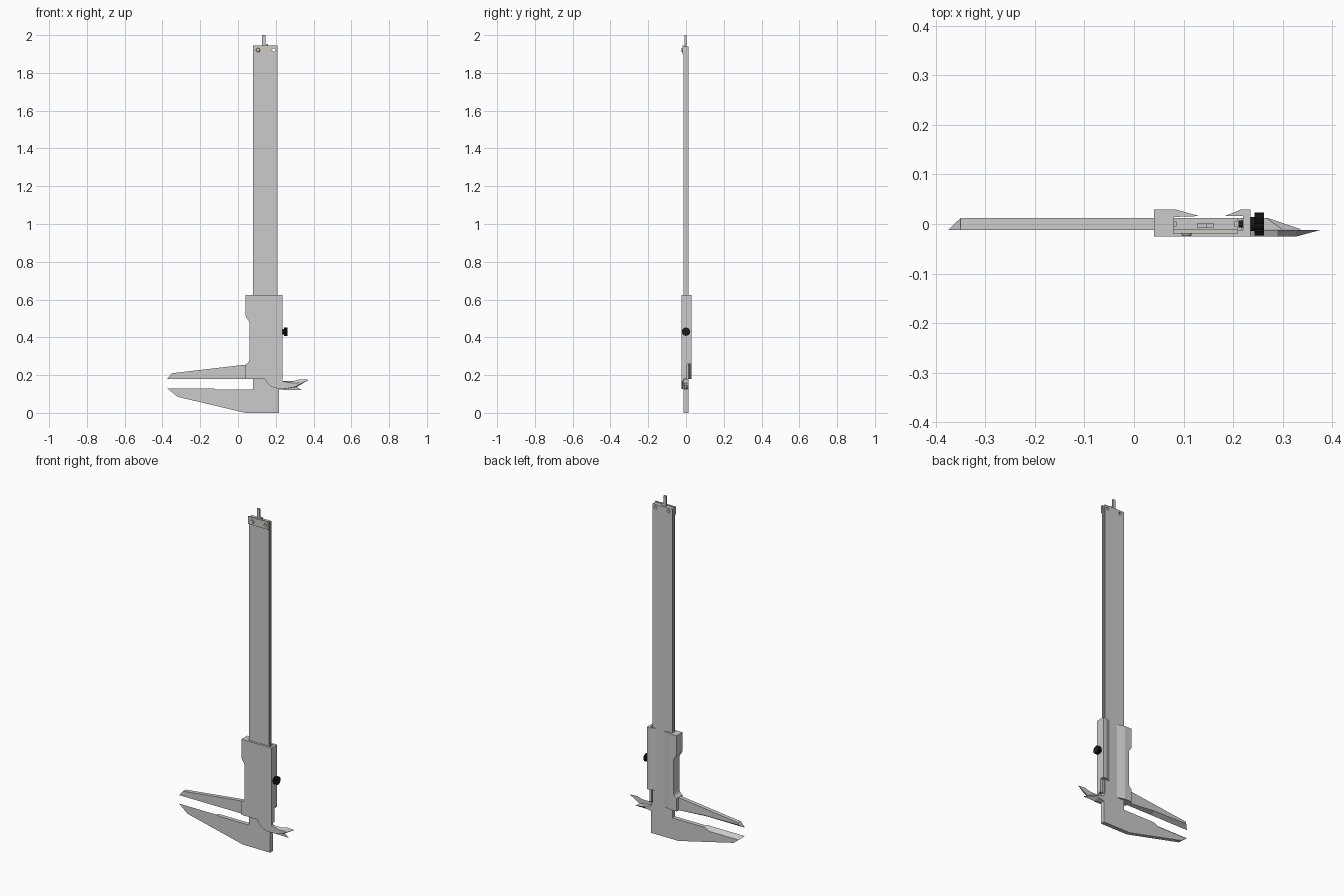
import bpy, bmesh, math


def make_mat(name, c):
    m = bpy.data.materials.new(name)
    m.diffuse_color = (*c, 1)
    return m


black = make_mat("black", (0.01, 0.012, 0.01))
tan = make_mat("plate_grey", (0.62, 0.60, 0.55))


def loft(name, a, b, mat=None):
    """Closed solid between two matching loops of 3D points."""
    bm = bmesh.new()
    va = [bm.verts.new(p) for p in a]
    vb = [bm.verts.new(p) for p in b]
    bm.faces.new(va)
    bm.faces.new(vb[::-1])
    n = len(va)
    for i in range(n):
        bm.faces.new((va[i], vb[i], vb[(i + 1) % n], va[(i + 1) % n]))
    bmesh.ops.recalc_face_normals(bm, faces=bm.faces)
    me = bpy.data.meshes.new(name)
    bm.to_mesh(me)
    bm.free()
    ob = bpy.data.objects.new(name, me)
    bpy.context.collection.objects.link(ob)
    if mat:
        me.materials.append(mat)
    return ob


def plate(name, front, y0, y1, back=None, mat=None):
    """Outline in x,z made thick along y; back may differ for ground edges."""
    return loft(name, [(x, y0, z) for x, z in front],
                [(x, y1, z) for x, z in (back or front)], mat)


def rail(name, sec, z0, z1, mat=None):
    """Cross-section in x,y drawn along z."""
    return loft(name, [(x, y, z0) for x, y in sec], [(x, y, z1) for x, y in sec], mat)


def box(x0, x1, z0, z1):
    return [(x0, z0), (x1, z0), (x1, z1), (x0, z1)]


def disc(x, z, r, n=20):
    return [(x + r * math.cos(2 * math.pi * i / n),
             z + r * math.sin(2 * math.pi * i / n)) for i in range(n)]


def arc(cx, cz, r, a0, a1, n=8):
    return [(cx + r * math.cos(math.radians(a0 + (a1 - a0) * i / n)),
             cz + r * math.sin(math.radians(a0 + (a1 - a0) * i / n))) for i in range(n + 1)]


# Beam with a shallow groove in each narrow side
beam = rail("beam", [(0.08, -0.012), (0.209, -0.012), (0.209, -0.005), (0.203, -0.004),
                     (0.203, 0.004), (0.209, 0.005), (0.209, 0.012), (0.08, 0.012),
                     (0.08, 0.005), (0.086, 0.004), (0.086, -0.004), (0.08, -0.005)],
            0.1, 1.94)

# Fixed jaw, ground to a thin edge at its tip
front = [(-0.375, 0.13), (-0.32, 0.085), (0.04, 0), (0.218, 0), (0.218, 0.178),
         (0.08, 0.178), (0.08, 0.125), (-0.12, 0.125), (-0.13, 0.13)]
back = front[:]
back[0], back[1], back[-1], back[-2] = (-0.35, 0.11), (-0.32, 0.085), (-0.16, 0.11), (-0.13, 0.125)
plate("fixed_jaw", front, -0.0121, 0.0121, back)

# Fixed inside jaw, tapering towards the tip
tip = [(0.21, 0.16), (0.21, 0.125), (0.265, 0.12), (0.34, 0.12), (0.30, 0.143), (0.25, 0.15)]
tip_back = [(0.21, 0.16), (0.21, 0.125), (0.25, 0.135), (0.27, 0.14), (0.267, 0.145), (0.25, 0.15)]
plate("fixed_inside_jaw", tip, -0.0115, 0.012, tip_back)

# Slider front plate
plate("slider_front", [(0.07, 0.18), (0.235, 0.18), (0.235, 0.625), (0.07, 0.625)], -0.025, -0.0126)

# Slider left wall with thumb recess and fillet
wall = [(0.08, 0.18), (0.08, 0.625), (0.04, 0.625), (0.04, 0.515), (0.046, 0.502),
        (0.056, 0.49), (0.06, 0.478)] + arc(0.03, 0.285, 0.03, 0, -70, 6) + [(0.04, 0.18)]
plate("slider_left_wall", wall, -0.025, 0.029)

# Slider right wall and the two sloped back lips
rail("slider_right_wall", [(0.22, -0.025), (0.235, -0.025), (0.235, 0.006), (0.22, 0.006)], 0.18, 0.625)
rail("right_lip", [(0.22, 0.004), (0.235, 0.004), (0.235, 0.029), (0.215, 0.029),
                   (0.183, 0.016), (0.22, 0.016)], 0.26, 0.625)
rail("left_lip", [(0.075, 0.014), (0.132, 0.016), (0.085, 0.029), (0.075, 0.029)], 0.18, 0.625)

# Sliding jaw, ground to a thin edge along its tip
front = [(0.05, 0.18), (0.05, 0.256), (0.02, 0.253), (-0.35, 0.21), (-0.375, 0.18), (-0.13, 0.18)]
back = [(0.05, 0.18), (0.05, 0.256), (0.02, 0.253), (-0.35, 0.21), (-0.35, 0.198), (-0.13, 0.195)]
plate("sliding_jaw", front, -0.012, 0.012, back)

# Sliding inside jaw, curved underneath and bevelled at the point
root = [(0.14, 0.185), (0.15, 0.165), (0.168, 0.145), (0.19, 0.133), (0.215, 0.128), (0.245, 0.127)]
outer = root + [(0.31, 0.137), (0.375, 0.175), (0.33, 0.178), (0.29, 0.168), (0.235, 0.168), (0.235, 0.185)]
inner = root + [(0.30, 0.137), (0.328, 0.153), (0.325, 0.16), (0.29, 0.157), (0.235, 0.168), (0.235, 0.185)]
plate("sliding_inside_jaw", inner, -0.025, -0.0125, outer)

# End stop plate and its screw
cap = plate("end_plate", box(0.079, 0.21, 1.90, 1.945), -0.019, -0.011, mat=tan)
plate("end_screw", disc(0.106, 1.921, 0.009), -0.024, -0.015, disc(0.106, 1.921, 0.013), tan)

# Screw holes through beam and plate
for i, (x, targets) in enumerate(((0.106, [beam]), (0.19, [beam, cap]))):
    cutter = plate("hole_cutter_%d" % i, disc(x, 1.921, 0.009), -0.03 if i else -0.0125, 0.03)
    cutter.hide_render = True
    cutter.hide_viewport = False
    cutter.display_type = 'WIRE'
    for ob in targets:
        m = ob.modifiers.new("hole", 'BOOLEAN')
        m.operation = 'DIFFERENCE'
        m.object = cutter
        bpy.context.view_layer.objects.active = ob
        bpy.ops.object.modifier_apply(modifier=m.name)
    bpy.data.objects.remove(cutter)

# Depth rod with its wider foot
plate("depth_rod", box(0.128, 0.146, 1.88, 2.0), -0.008, 0.002)
plate("depth_rod_foot", box(0.128, 0.16, 1.88, 1.952), -0.0078, 0.0018)


# Knurled lock screw in the right wall
def knob(name, x0, x1, radii):
    n = len(radii)
    ring = [(radii[i] * math.cos(2 * math.pi * i / n), 0.43 + radii[i] * math.sin(2 * math.pi * i / n))
            for i in range(n)]
    loft(name, [(x0, y, z) for y, z in ring], [(x1, y, z) for y, z in ring], black)


knob("lock_screw_head", 0.243, 0.262, [0.023, 0.023, 0.0205, 0.0205] * 14)
knob("lock_screw_collar", 0.234, 0.245, [0.014] * 24)
knob("lock_screw_shank", 0.211, 0.237, [0.007] * 16)
